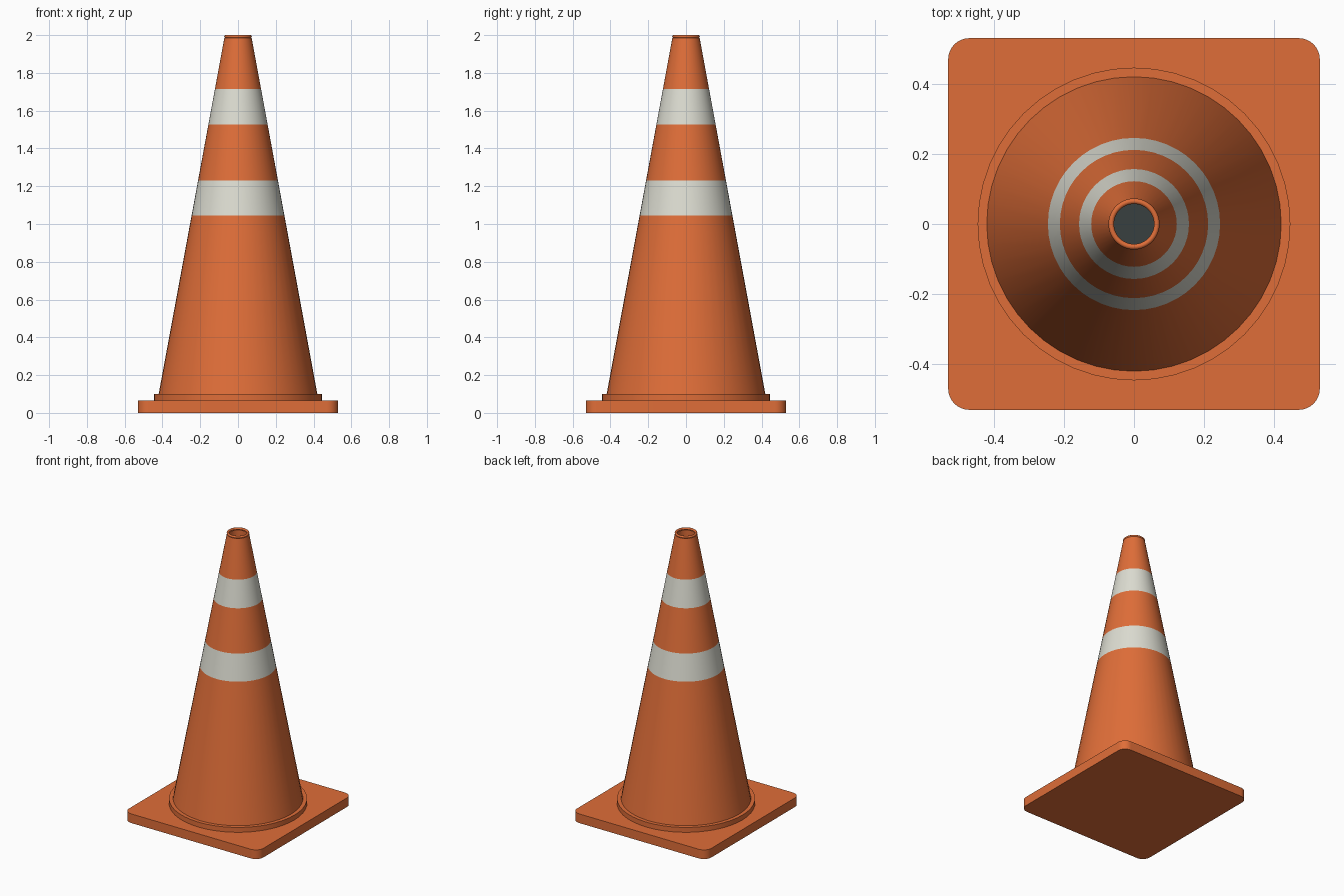
import bpy, bmesh, math

if "Cube" in bpy.data.objects:
    bpy.data.objects.remove(bpy.data.objects["Cube"], do_unlink=True)

SIDES = 48


def material(name, color):
    m = bpy.data.materials.new(name)
    m.use_nodes = True
    m.diffuse_color = (*color, 1)
    m.node_tree.nodes["Principled BSDF"].inputs["Base Color"].default_value = (*color, 1)
    return m


orange = material("safety orange", (0.74, 0.155, 0.04))
white = material("reflective white", (0.72, 0.72, 0.64))
dark = material("dark slate", (0.04, 0.05, 0.05))


def finish(bm, name, mats):
    bmesh.ops.recalc_face_normals(bm, faces=bm.faces)
    mesh = bpy.data.meshes.new(name)
    bm.to_mesh(mesh)
    bm.free()
    obj = bpy.data.objects.new(name, mesh)
    bpy.context.collection.objects.link(obj)
    for m in mats:
        mesh.materials.append(m)
    bpy.ops.object.select_all(action="DESELECT")
    obj.select_set(True)
    bpy.context.view_layer.objects.active = obj
    bpy.ops.object.shade_smooth_by_angle(angle=math.radians(35))
    return obj


def lathe(name, profile, mats, stripes=()):
    """Revolve a closed (radius, z) profile; stripes lists profile segments in the second colour."""
    bm = bmesh.new()
    rings = []
    for i in range(SIDES):
        a = math.tau * i / SIDES
        rings.append([bm.verts.new((r * math.cos(a), r * math.sin(a), z)) for r, z in profile])
    n = len(profile)
    for i in range(SIDES):
        a, b = rings[i], rings[(i + 1) % SIDES]
        for j in range(n):
            k = (j + 1) % n
            face = bm.faces.new((a[j], b[j], b[k], a[k]))
            face.material_index = int(j in stripes)
    return finish(bm, name, mats)


# Square base plate with rounded corners
half, corner, thick = 0.53, 0.06, 0.065
bm = bmesh.new()
outline = []
for q in range(4):
    mid = math.pi / 4 + q * math.pi / 2
    cx = math.copysign(half - corner, math.cos(mid))
    cy = math.copysign(half - corner, math.sin(mid))
    for s in range(9):
        a = (q + s / 8) * math.pi / 2
        outline.append(bm.verts.new((cx + corner * math.cos(a), cy + corner * math.sin(a), 0)))
bottom = bm.faces.new(outline)
top = bmesh.ops.extrude_face_region(bm, geom=[bottom], use_keep_orig=True)
bmesh.ops.translate(bm, vec=(0, 0, thick),
                    verts=[v for v in top["geom"] if isinstance(v, bmesh.types.BMVert)])
finish(bm, "base_plate", [orange])

# Low round collar where the cone meets the base
lathe("base_collar", [(0.446, 0.06), (0.446, 0.1), (0.38, 0.1), (0.38, 0.06)], [orange])


# Hollow cone body with two reflective bands
def cone_radius(z):
    return 0.42 - 0.1845 * (z - 0.1)


outer = [(cone_radius(z), z) for z in (0.09, 1.045, 1.23, 1.527, 1.715, 1.985)]
inner = [(0.057, 1.985), (0.057, 1.75), (0.38, 0.09)]
lathe("cone_body", outer + inner, [orange, white], stripes=(1, 3))

# Rolled lip around the top opening
lip = [(0.065 + 0.008 * math.cos(t * math.tau / 12), 1.992 + 0.008 * math.sin(t * math.tau / 12))
       for t in range(12)]
lathe("top_lip", lip, [orange])

# Dark floor seen down the opening
bm = bmesh.new()
bmesh.ops.create_circle(bm, cap_ends=True, segments=SIDES, radius=0.058)
bmesh.ops.translate(bm, verts=bm.verts, vec=(0, 0, 1.8))
finish(bm, "opening_floor", [dark])
